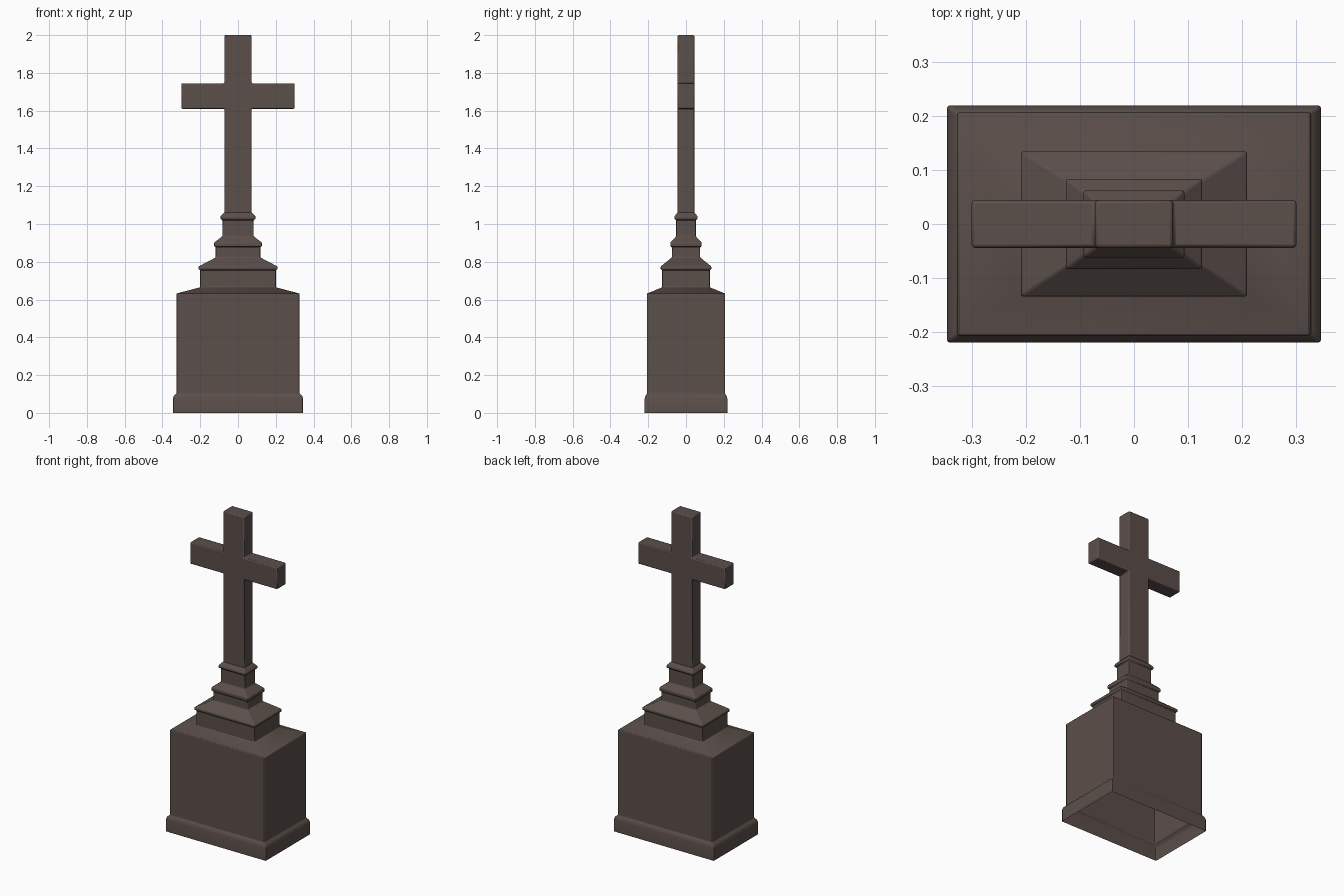
import bpy, bmesh

if "Cube" in bpy.data.objects:
    bpy.data.objects.remove(bpy.data.objects["Cube"])

stone = bpy.data.materials.new("dark brown stone")
stone.diffuse_color = (0.105, 0.077, 0.068, 1)
stone.use_nodes = True
stone.node_tree.nodes["Principled BSDF"].inputs["Base Color"].default_value = stone.diffuse_color


def finish(name, bm, width):
    """Turn a bmesh into an object with softly rounded edges."""
    bmesh.ops.recalc_face_normals(bm, faces=bm.faces)
    me = bpy.data.meshes.new(name)
    bm.to_mesh(me)
    bm.free()
    me.materials.append(stone)
    ob = bpy.data.objects.new(name, me)
    bpy.context.collection.objects.link(ob)
    mod = ob.modifiers.new("soft edges", 'BEVEL')
    mod.width = width
    mod.segments = 2
    mod.limit_method = 'ANGLE'
    mod.angle_limit = 0.6
    bpy.ops.object.select_all(action='DESELECT')
    ob.select_set(True)
    bpy.context.view_layer.objects.active = ob
    bpy.ops.object.shade_smooth_by_angle(angle=0.6)
    return ob


def stepped_shell(name, profile, width):
    """Loft rectangular rings (half x, half y, z); both ends stay open."""
    bm = bmesh.new()
    rings = [[bm.verts.new((sx * hx, sy * hy, z))
              for sx, sy in ((-1, -1), (1, -1), (1, 1), (-1, 1))]
             for hx, hy, z in profile]
    for a, b in zip(rings, rings[1:]):
        for i in range(4):
            j = (i + 1) % 4
            bm.faces.new((a[i], a[j], b[j], b[i]))
    return finish(name, bm, width)


# Hollow stepped pedestal: plinth, block, three shrinking tiers with lips
stepped_shell("pedestal", [
    (0.345, 0.219, 0.0), (0.345, 0.219, 0.075), (0.340, 0.215, 0.09),
    (0.326, 0.206, 0.102), (0.326, 0.206, 0.632),
    (0.200, 0.126, 0.665), (0.200, 0.126, 0.757),
    (0.209, 0.134, 0.760), (0.209, 0.134, 0.775),
    (0.118, 0.075, 0.823), (0.118, 0.075, 0.878),
    (0.126, 0.083, 0.881), (0.126, 0.083, 0.902),
    (0.083, 0.052, 0.935), (0.083, 0.052, 1.022),
    (0.093, 0.062, 1.026), (0.093, 0.062, 1.040),
    (0.072, 0.044, 1.062)], 0.004)

# Cross: mirrored outline extruded front to back, open underneath
half = [(0.072, 1.058), (0.072, 1.61), (0.30, 1.61),
        (0.30, 1.745), (0.072, 1.745), (0.072, 2.0)]
outline = half + [(-x, z) for x, z in reversed(half)]
bm = bmesh.new()
front = [bm.verts.new((x, -0.044, z)) for x, z in outline]
back = [bm.verts.new((x, 0.044, z)) for x, z in outline]
bm.faces.new(front)
bm.faces.new(back[::-1])
for i in range(len(outline) - 1):
    bm.faces.new((front[i], back[i], back[i + 1], front[i + 1]))
finish("cross", bm, 0.006)
